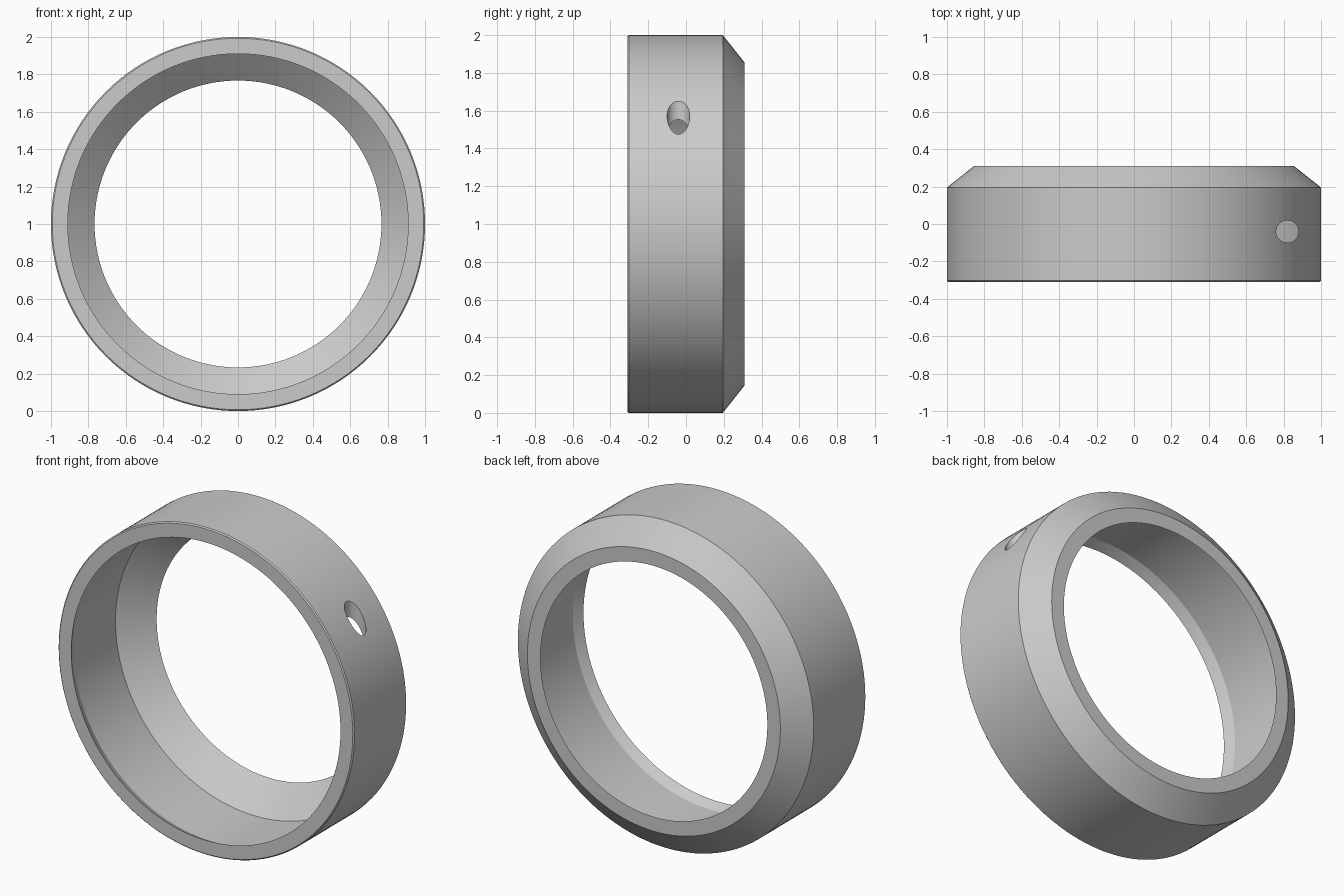
import bpy
import bmesh
import math
from mathutils import Matrix

if "Cube" in bpy.data.objects:
    bpy.data.objects.remove(bpy.data.objects["Cube"], do_unlink=True)

SEGMENTS = 128

# Plain grey material
grey = bpy.data.materials.new("plain grey")
grey.use_nodes = True
grey.diffuse_color = (0.6, 0.6, 0.6, 1)
grey.node_tree.nodes["Principled BSDF"].inputs["Base Color"].default_value = (0.6, 0.6, 0.6, 1)


def add_object(name, bm):
    bmesh.ops.recalc_face_normals(bm, faces=bm.faces)
    mesh = bpy.data.meshes.new(name)
    bm.to_mesh(mesh)
    bm.free()
    mesh.materials.append(grey)
    obj = bpy.data.objects.new(name, mesh)
    bpy.context.collection.objects.link(obj)
    return obj


def revolve(name, profile):
    """Turn a closed (radius, y) outline around the y axis, centred at z = 1."""
    bm = bmesh.new()
    rings = []
    for i in range(SEGMENTS):
        a = math.tau * i / SEGMENTS
        rings.append([bm.verts.new((r * math.cos(a), y, 1 + r * math.sin(a)))
                      for r, y in profile])
    n = len(profile)
    for i in range(SEGMENTS):
        here, there = rings[i], rings[(i + 1) % SEGMENTS]
        for j in range(n):
            k = (j + 1) % n
            bm.faces.new((here[j], here[k], there[k], there[j]))
    return add_object(name, bm)


# Hollow collar: inward front lip, straight wall, tapered back
collar = revolve("collar_ring", [
    (0.91, -0.31), (0.993, -0.31), (1.0, -0.303),   # front rim
    (1.0, 0.195), (0.855, 0.31),                    # outer wall and taper
    (0.767, 0.31), (0.94, 0.16), (0.94, -0.25),     # inner taper and wall
])

# Vertical drilled hole through the upper left wall
bm = bmesh.new()
bmesh.ops.create_cone(bm, cap_ends=True, segments=48, radius1=0.06, radius2=0.06,
                      depth=0.7, matrix=Matrix.Translation((0.82, -0.04, 1.5)))
cutter = add_object("hole_cutter", bm)
cutter.hide_render = True

cut = collar.modifiers.new("drilled hole", 'BOOLEAN')
cut.operation = 'DIFFERENCE'
cut.solver = 'EXACT'
cut.object = cutter

bpy.ops.object.select_all(action='DESELECT')
collar.select_set(True)
bpy.context.view_layer.objects.active = collar
bpy.ops.object.modifier_apply(modifier=cut.name)
bpy.data.objects.remove(cutter, do_unlink=True)

# Smooth walls with crisp edges
bpy.ops.object.shade_smooth_by_angle(angle=math.radians(20))
